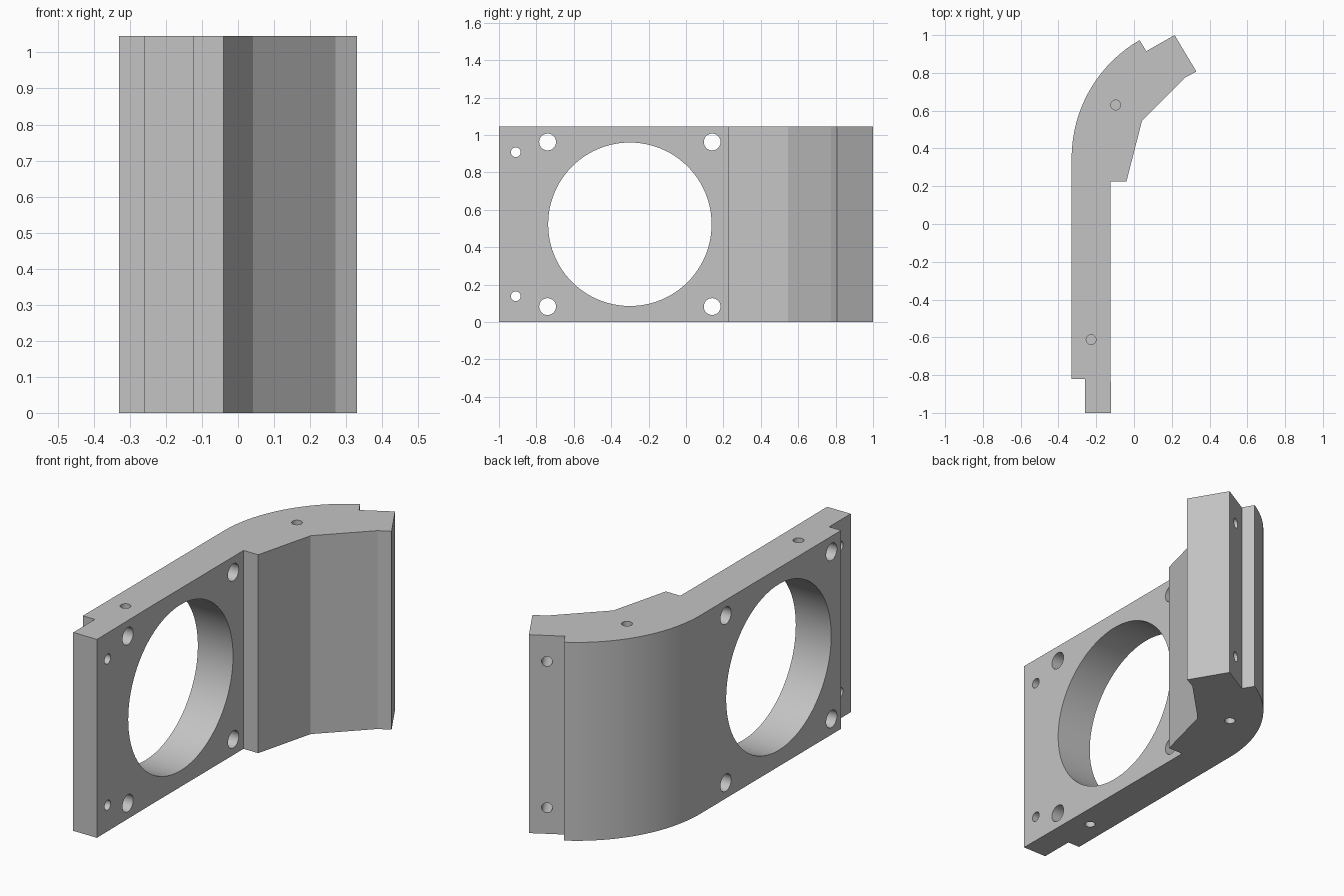
import bpy, bmesh
from math import cos, sin, radians
from mathutils import Vector, Matrix

cube = bpy.data.objects.get("Cube")
if cube:
    bpy.data.objects.remove(cube)

HEIGHT = 1.045
MID = HEIGHT / 2

# Single plain grey
grey = bpy.data.materials.new("light_grey")
grey.use_nodes = True
colour = (0.55, 0.55, 0.55, 1)
grey.diffuse_color = colour
grey.node_tree.nodes["Principled BSDF"].inputs["Base Color"].default_value = colour


def make_object(name, bm):
    bmesh.ops.recalc_face_normals(bm, faces=bm.faces)
    mesh = bpy.data.meshes.new(name)
    bm.to_mesh(mesh)
    bm.free()
    mesh.materials.append(grey)
    obj = bpy.data.objects.new(name, mesh)
    bpy.context.collection.objects.link(obj)
    return obj


def add_hole(bm, centre, axis, radius, depth, sides=32):
    """Cylinder of full length depth, centred on a point along an axis."""
    turn = Vector(axis).to_track_quat('Z', 'Y').to_matrix().to_4x4()
    bmesh.ops.create_cone(bm, cap_ends=True, segments=sides, radius1=radius,
                          radius2=radius, depth=depth,
                          matrix=Matrix.Translation(centre) @ turn)


# Bracket outline: flat plate, rounded outer bend, stepped ends
outline = [(-0.26, -1), (-0.122, -1), (-0.125, -0.54), (-0.125, 0.225),
           (-0.04, 0.225), (0.042, 0.545), (0.27, 0.775), (0.33, 0.807),
           (0.215, 1.0), (0.065, 0.915), (0.03, 0.973)]
for i in range(1, 33):
    a = radians(120 + 60 * i / 32)
    outline.append((0.39 + 0.72 * cos(a), 0.35 + 0.72 * sin(a)))
outline += [(-0.33, -0.82), (-0.26, -0.82)]

bm = bmesh.new()
base = bm.faces.new([bm.verts.new((x, y, 0)) for x, y in outline])
top = bmesh.ops.extrude_face_region(bm, geom=[base])["geom"]
bmesh.ops.translate(bm, vec=(0, 0, HEIGHT),
                    verts=[v for v in top if isinstance(v, bmesh.types.BMVert)])
bracket = make_object("curved_bracket", bm)

# Fan opening and all the screw holes
bm = bmesh.new()
add_hole(bm, (-0.23, -0.30, MID), (1, 0, 0), 0.437, 0.6, 96)
for side in (-1, 1):
    for y in (-0.74, 0.14):
        add_hole(bm, (-0.23, y, MID + side * 0.44), (1, 0, 0), 0.045, 0.6)
    z = MID + side * 0.385
    add_hole(bm, (-0.19, -0.91, z), (1, 0, 0), 0.026, 0.4)
    # Blind holes in the angled flange and in the top and bottom edges
    add_hole(bm, (0.14, 0.957, z), (0.5, -0.866, 0), 0.026, 0.28)
    for x, y in ((-0.097, 0.63), (-0.227, -0.612)):
        add_hole(bm, (x, y, MID + side * MID), (0, 0, 1), 0.026, 0.3)
cutter = make_object("hole_cutter", bm)
cutter.hide_render = True

cut = bracket.modifiers.new("holes", 'BOOLEAN')
cut.operation = 'DIFFERENCE'
cut.solver = 'EXACT'
cut.object = cutter

for obj in bpy.context.selected_objects:
    obj.select_set(False)
bpy.context.view_layer.objects.active = bracket
bracket.select_set(True)
bpy.ops.object.modifier_apply(modifier=cut.name)
bpy.data.objects.remove(cutter)
bpy.ops.object.shade_smooth_by_angle(angle=radians(15))
